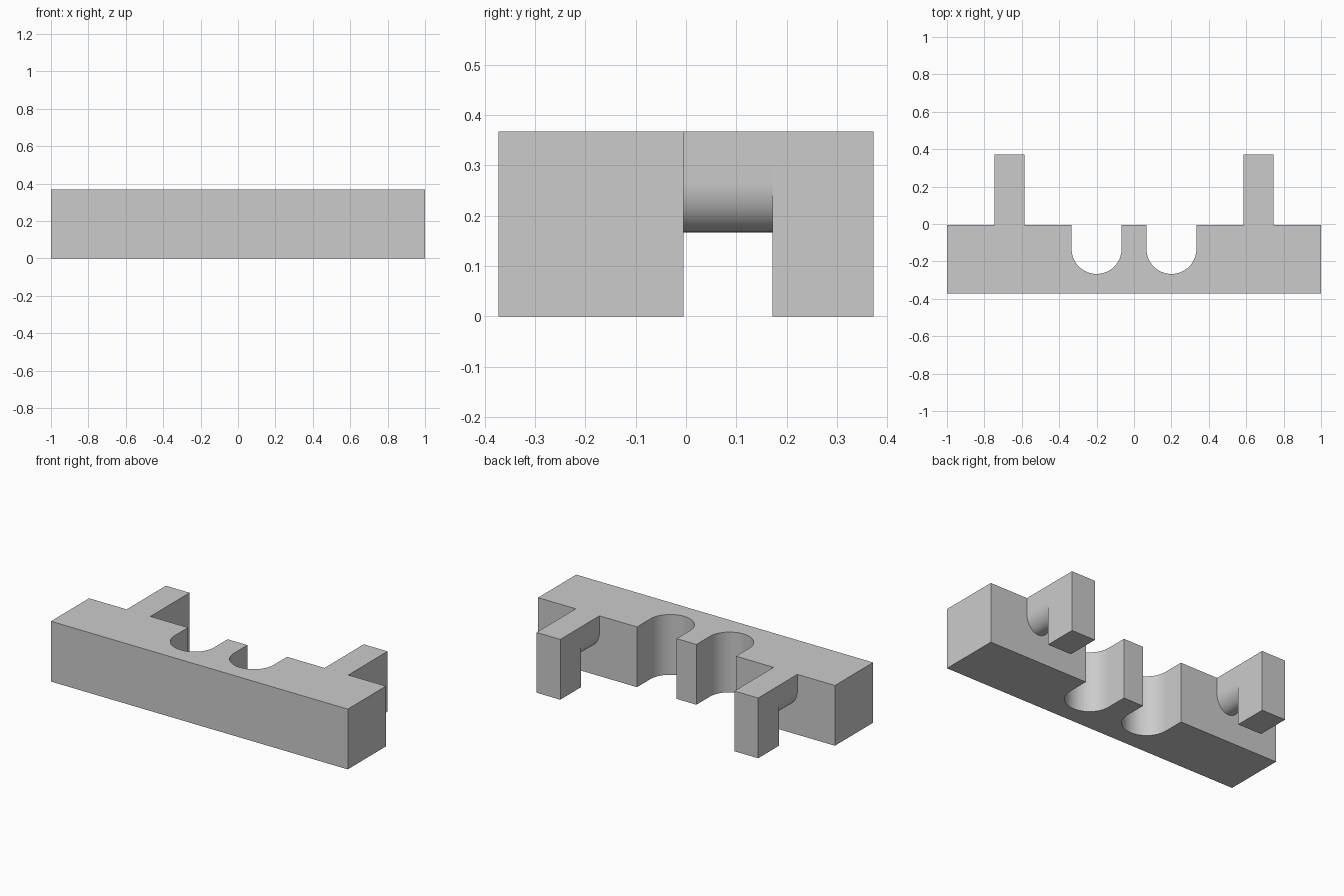
import bpy, bmesh
from math import pi, cos, sin
from mathutils import Vector

old = bpy.data.objects.get("Cube")
if old:
    bpy.data.objects.remove(old, do_unlink=True)

H = 0.367                            # overall height
FRONT, BACK = -0.372, -0.005         # beam depth range
LEG_IN, LEG_OUT = 0.172, 0.372       # hook leg depth range
HOOK_X, HOOK_HALF = 0.6667, 0.08     # hook centre and half width
SLOT_X, SLOT_R = 0.2, 0.1335         # slot centre and radius

grey = bpy.data.materials.new("plain_grey")
grey.use_nodes = True
colour = (0.6, 0.6, 0.6, 1)
grey.diffuse_color = colour
grey.node_tree.nodes["Principled BSDF"].inputs["Base Color"].default_value = colour


def prism(name, outline, offset):
    """Extrude a closed outline of 3D points along an offset."""
    bm = bmesh.new()
    face = bm.faces.new([bm.verts.new(p) for p in outline])
    res = bmesh.ops.extrude_face_region(bm, geom=[face], use_keep_orig=True)
    moved = [v for v in res["geom"] if isinstance(v, bmesh.types.BMVert)]
    bmesh.ops.translate(bm, verts=moved, vec=Vector(offset))
    bmesh.ops.recalc_face_normals(bm, faces=bm.faces)
    mesh = bpy.data.meshes.new(name)
    bm.to_mesh(mesh)
    bm.free()
    mesh.materials.append(grey)
    obj = bpy.data.objects.new(name, mesh)
    bpy.context.collection.objects.link(obj)
    bpy.ops.object.select_all(action="DESELECT")
    obj.select_set(True)
    bpy.context.view_layer.objects.active = obj
    bpy.ops.object.shade_smooth_by_angle(angle=pi / 6)
    return obj


def half_round(cx, cy, rx, ry, steps=32):
    """Lower half of an ellipse, from left to right."""
    return [(cx - rx * cos(pi * i / steps), cy - ry * sin(pi * i / steps))
            for i in range(steps + 1)]


# Beam with two round-ended slots open to the back
plan = [(1, BACK), (1, FRONT), (-1, FRONT), (-1, BACK)]
for cx in (-SLOT_X, SLOT_X):
    plan.append((cx - SLOT_R, BACK))
    plan += half_round(cx, -0.1335, SLOT_R, SLOT_R)
    plan.append((cx + SLOT_R, BACK))
prism("beam", [(x, y, 0) for x, y in plan], (0, 0, H))

# Hooks: a round-bottomed arm reaching back to a square leg
for side, sx in (("left", 1), ("right", -1)):
    cx = sx * HOOK_X
    x0, x1 = cx - HOOK_HALF, cx + HOOK_HALF
    arm = [(x0, H)] + half_round(cx, 0.267, HOOK_HALF, 0.1) + [(x1, H)]
    prism(side + "_hook_arm", [(x, BACK, z) for x, z in arm],
          (0, LEG_IN - BACK, 0))
    leg = [(x0, LEG_IN, 0), (x1, LEG_IN, 0), (x1, LEG_OUT, 0), (x0, LEG_OUT, 0)]
    prism(side + "_hook_leg", leg, (0, 0, H))
